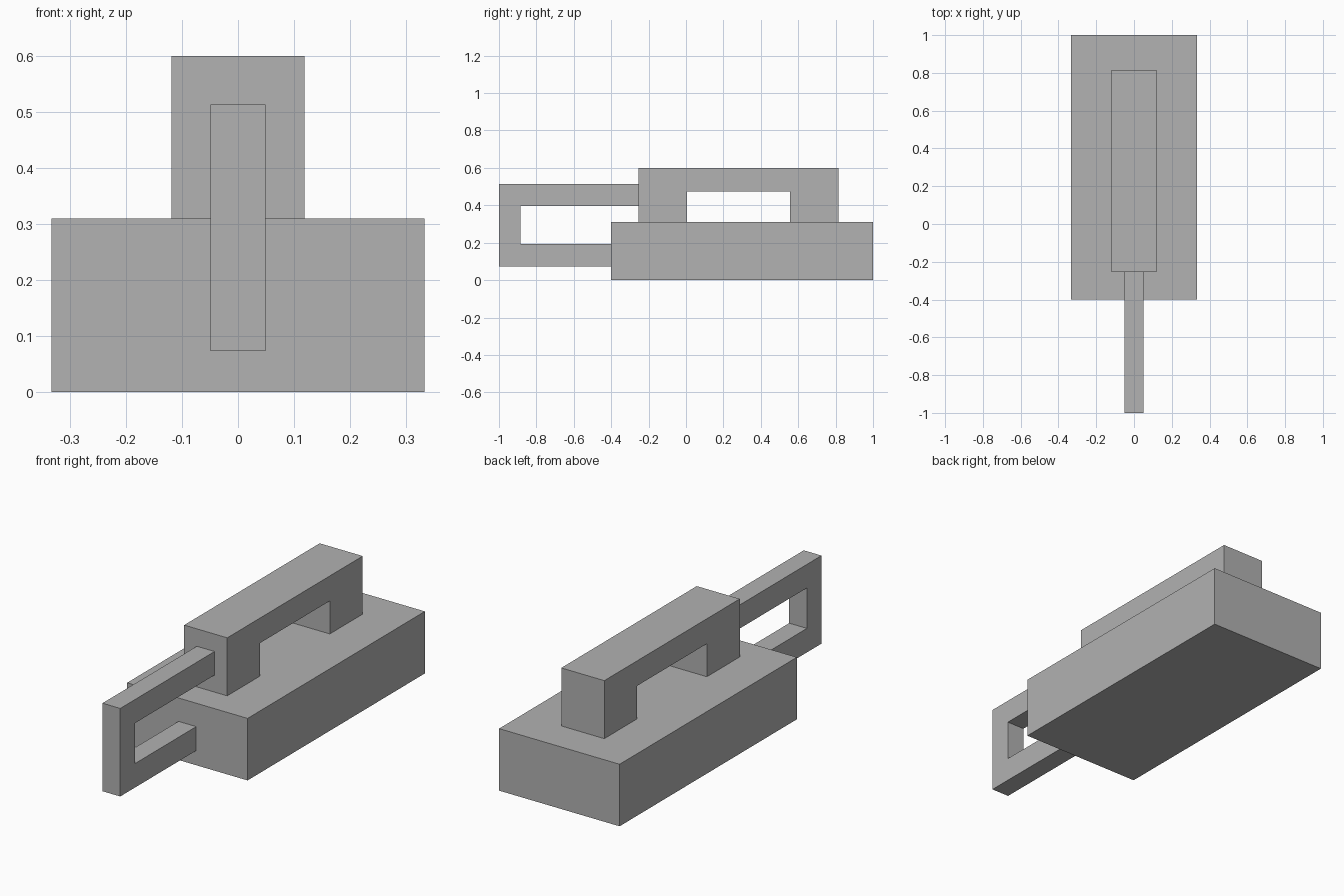
import bpy
import bmesh

cube = bpy.data.objects.get("Cube")
if cube:
    bpy.data.objects.remove(cube, do_unlink=True)

grey = bpy.data.materials.new("plain grey")
grey.use_nodes = True
colour = (0.445, 0.445, 0.445, 1)
grey.diffuse_color = colour
grey.node_tree.nodes["Principled BSDF"].inputs["Base Color"].default_value = colour


def side_extrusion(name, profile, half_width):
    """Extrude a (y, z) side profile symmetrically across x."""
    bm = bmesh.new()
    face = bm.faces.new([bm.verts.new((-half_width, y, z)) for y, z in profile])
    result = bmesh.ops.extrude_face_region(bm, geom=[face])
    moved = [g for g in result["geom"] if isinstance(g, bmesh.types.BMVert)]
    bmesh.ops.translate(bm, verts=moved, vec=(2 * half_width, 0, 0))
    bmesh.ops.recalc_face_normals(bm, faces=bm.faces)
    mesh = bpy.data.meshes.new(name)
    bm.to_mesh(mesh)
    bm.free()
    mesh.materials.append(grey)
    obj = bpy.data.objects.new(name, mesh)
    bpy.context.collection.objects.link(obj)
    return obj


# Shared joints between the parts
base_front, base_top = -0.4, 0.31
grip_front, grip_back, grip_top = -0.255, 0.815, 0.6

# Solid block base
side_extrusion("base", [
    (base_front, 0), (1, 0), (1, base_top), (base_front, base_top)], 0.333)

# Top grip: a bar on two legs
side_extrusion("top_grip", [
    (grip_front, base_top), (0.005, base_top), (0.005, 0.475), (0.555, 0.475),
    (0.555, base_top), (grip_back, base_top), (grip_back, grip_top),
    (grip_front, grip_top)], 0.119)

# Front handle: two arms joined by an upright
side_extrusion("front_handle", [
    (-1, 0.073), (base_front, 0.073), (base_front, 0.193), (-0.885, 0.193),
    (-0.885, 0.395), (grip_front, 0.395), (grip_front, 0.513), (-1, 0.513)], 0.049)
